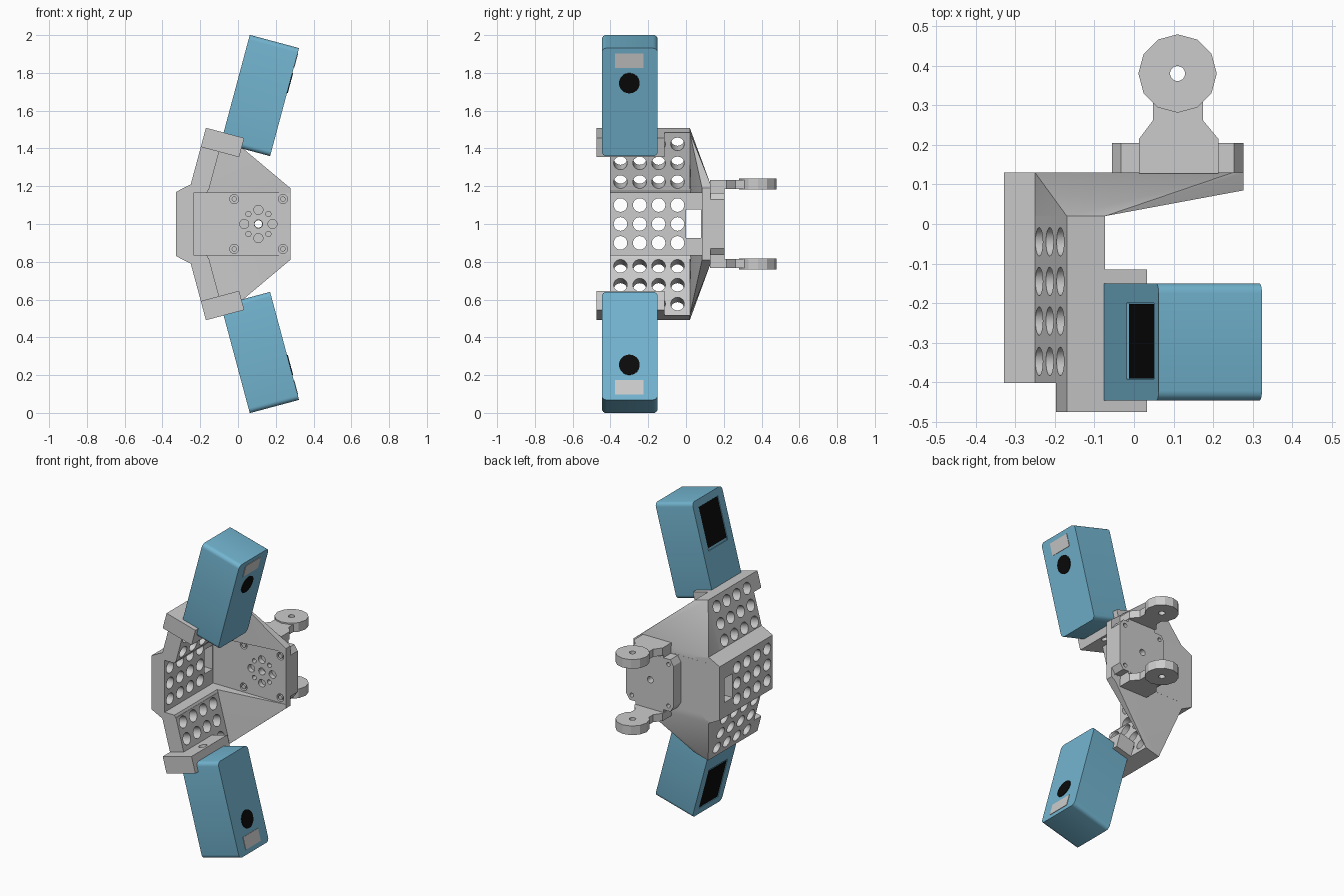
import bpy, bmesh, math
from mathutils import Matrix, Vector

if "Cube" in bpy.data.objects:
    bpy.data.objects.remove(bpy.data.objects["Cube"])

# Tilted frame of the upper wing: x = through the panel, y = depth, z = along the panel
TILT = Matrix.Translation((-.25, 0, 1.21)) @ Matrix.Rotation(math.radians(15), 4, 'Y')
FLIP = Matrix.Translation((0, 0, 2)) @ Matrix.Scale(-1, 4, (0, 0, 1))
ID = Matrix()


def material(name, rgb):
    m = bpy.data.materials.new(name)
    m.diffuse_color = (*rgb, 1)
    m.use_nodes = True
    m.node_tree.nodes["Principled BSDF"].inputs["Base Color"].default_value = m.diffuse_color
    return m


BLUE = material("blue_casing", (.17, .46, .63))
BLACK = material("black_glass", (.003, .003, .003))


def box(bm, lo, hi, m=ID):
    lo, hi = Vector(lo), Vector(hi)
    s = Matrix.Diagonal((*(hi - lo), 1))
    return bmesh.ops.create_cube(bm, size=1, matrix=m @ Matrix.Translation((lo + hi) / 2) @ s)['verts']


def rod(bm, c, r, length, axis, m=ID, n=20, r2=None):
    rot = {'X': Matrix.Rotation(math.pi / 2, 4, 'Y'),
           'Y': Matrix.Rotation(-math.pi / 2, 4, 'X'), 'Z': ID}[axis]
    bmesh.ops.create_cone(bm, cap_ends=True, segments=n, radius1=r, radius2=r if r2 is None else r2,
                          depth=length, matrix=m @ Matrix.Translation(c) @ rot)


def prism(bm, pts, axis, a, b):
    """Extrude an outline: axis Y takes (x, z) points, axis Z takes (x, y) points."""
    put = (lambda p, h: (p[0], h, p[1])) if axis == 'Y' else (lambda p, h: (p[0], p[1], h))
    f = bm.faces.new([bm.verts.new(put(p, a)) for p in pts])
    ext = bmesh.ops.extrude_face_region(bm, geom=[f])['geom']
    d = Vector(put((0, 0), b - a))
    bmesh.ops.translate(bm, vec=d, verts=[v for v in ext if isinstance(v, bmesh.types.BMVert)])


def to_object(name, bm, mat=None):
    bmesh.ops.recalc_face_normals(bm, faces=bm.faces)
    me = bpy.data.meshes.new(name)
    bm.to_mesh(me)
    if mat:
        me.materials.append(mat)
    ob = bpy.data.objects.new(name, me)
    bpy.context.collection.objects.link(ob)
    return ob


def carve(ob, cut, op='DIFFERENCE'):
    tool = to_object("cutter", cut)
    tool.hide_render = True
    mod = ob.modifiers.new("cut", 'BOOLEAN')
    mod.operation, mod.object, mod.solver = op, tool, 'EXACT'
    bpy.context.view_layer.update()
    dg = bpy.context.evaluated_depsgraph_get()
    me = bpy.data.meshes.new_from_object(ob.evaluated_get(dg))
    ob.modifiers.clear()
    ob.data = me
    bpy.data.objects.remove(tool)


def pair(name, bm, mat=None, cut=None):
    """Make an upper part and its mirror image below z = 1."""
    up = to_object("upper_" + name, bm, mat)
    if cut:
        carve(up, cut)
    low = up.copy()
    low.name = "lower_" + name
    low.data = up.data.copy()
    low.data.transform(FLIP)
    low.data.flip_normals()
    bpy.context.collection.objects.link(low)


def mirrored(pts):
    return pts + [(x, 2 - z) for x, z in reversed(pts)]


HOLE_Y = (-.347, -.245, -.145, -.045)

# Middle perforated plate with rectangular slot
bm, cut = bmesh.new(), bmesh.new()
prism(bm, mirrored([(-.235, 1.165), (-.165, 1.165), (-.155, 1.185), (-.25, 1.21), (-.328, 1.17)]), 'Y', -.402, .13)
for y in HOLE_Y:
    for z in (.9, 1, 1.1):
        rod(cut, (-.28, y, z), .036, .2, 'X')
box(cut, (-.4, .0, .925), (-.2, .08, 1.078))
carve(to_object("middle_plate", bm), cut)

# Tilted perforated panels
bm, cut = bmesh.new(), bmesh.new()
box(bm, (0, -.402, -.005), (.1, .02, .31), TILT)
for y in HOLE_Y:
    for t in (.04, .143, .247):
        rod(cut, (.05, y, t), .036, .2, 'X', TILT)
pair("perforated_panel", bm, cut=cut)

# Sloped gussets joining panels to the end wall
bm = bmesh.new()
for p in [(-.25, .13, 1.21), (.25, .13, 1.21), (.277, .13, 1.19), (.277, .085, 1.19), (.277, .13, 1.165),
          (.277, .085, 1.165), (-.165, .025, 1.165), (-.25, .13, 1.165), (-.25, .02, 1.21)]:
    bm.verts.new(p)
for s in (0, .1):
    bm.verts.new(TILT @ Vector((s, .02, .31)))
hull = bmesh.ops.convex_hull(bm, input=bm.verts)
bmesh.ops.delete(bm, geom=[v for v in bm.verts if not v.link_faces], context='VERTS')
bmesh.ops.dissolve_limit(bm, angle_limit=.03, verts=bm.verts, edges=bm.edges)
pair("gusset", bm)

# End wall with motor horn bolt pattern
SCREWS = [(x, z) for x in (-.02, .238) for z in (.868, 1.132)]
bm, cut = bmesh.new(), bmesh.new()
prism(bm, mirrored([(-.24, 1.17), (.277, 1.17)]), 'Y', .085, .1305)
rod(cut, (.108, .1, 1), .022, .2, 'Y')
for i in range(8):
    a = i * math.pi / 4
    rod(cut, (.108 + .075 * math.cos(a), .09, 1 + .075 * math.sin(a)), .024 if i % 2 == 0 else .014, .05, 'Y')
for x, z in SCREWS:
    rod(cut, (x, .09, z), .024, .04, 'Y')
carve(to_object("end_wall", bm), cut)

# Screw heads in the end wall
bm = bmesh.new()
for x, z in SCREWS:
    rod(bm, (x, .1, z), .014, .03, 'Y', n=12)
to_object("wall_screws", bm)

# Hinge base plate with square pocket
bm, cut = bmesh.new(), bmesh.new()
prism(bm, mirrored([(-.055, 1.13), (-.033, 1.165), (.252, 1.165), (.277, 1.13)]), 'Y', .128, .205)
box(cut, (.04, .165, .93), (.18, .25, 1.07))
for x, z in SCREWS:
    rod(cut, (x, .2, z), .013, .06, 'Y', n=12)
rod(cut, (.108, .15, 1), .02, .2, 'Y')
carve(to_object("hinge_base", bm), cut)

# Hinge arms: necked plate, round eye and bored centre
bm, eye, cut = bmesh.new(), bmesh.new(), bmesh.new()
prism(bm, [(.013, .128), (.213, .128), (.213, .215), (.174, .262), (.174, .33),
           (.048, .33), (.048, .262), (.013, .215)], 'Z', 1.184, 1.232)
rod(eye, (.11, .38, 1.211), .099, .058, 'Z', n=12)
box(eye, (.015, .13, 1.155), (.211, .204, 1.2))
rod(cut, (.11, .38, 1.235), .036, .03, 'Z', n=20, r2=.062)
rod(cut, (.11, .38, 1.2), .019, .2, 'Z')
tmp = to_object("arm_source", bm)
carve(tmp, eye, 'UNION')
bm = bmesh.new()
bm.from_mesh(tmp.data)
bpy.data.objects.remove(tmp)
pair("hinge_arm", bm, cut=cut)

# Mounting trays at the panel tips
bm, cut = bmesh.new(), bmesh.new()
box(bm, (.0, -.475, .205), (.21, -.402, .31), TILT)
pair("tray_lip", bm)
bm = bmesh.new()
box(bm, (.099, -.403, .205), (.21, -.115, .31), TILT)
rod(cut, (.165, -.3, .23), .025, .06, 'Z', TILT)
pair("mounting_tray", bm, cut=cut)

# Camera bodies, rounded along the four through edges
bm = bmesh.new()
box(bm, (.097, -.446, .253), (.367, -.15, .845))
edges = [e for e in bm.edges if abs(e.verts[0].co.x - e.verts[1].co.x) > .1]
bmesh.ops.bevel(bm, geom=edges, offset=.025, segments=4, affect='EDGES', profile=.5)
bm.transform(TILT)
cut = bmesh.new()
box(cut, (.08, -.392, .53), (.104, -.2, .8), TILT)
pair("camera_body", bm, BLUE, cut)

# Recessed screen, lens and pale label
bm = bmesh.new()
box(bm, (.1, -.39, .545), (.11, -.202, .798), TILT)
pair("camera_screen", bm, BLACK)
bm = bmesh.new()
rod(bm, (.362, -.3, .653), .055, .018, 'X', TILT, n=32)
pair("camera_lens", bm, BLACK)
bm = bmesh.new()
box(bm, (.36, -.375, .738), (.37, -.225, .815), TILT)
pair("camera_label", bm)

# Smooth round walls, keep corners sharp
for ob in bpy.context.scene.objects:
    ob.select_set(True)
    bpy.context.view_layer.objects.active = ob
bpy.ops.object.shade_smooth_by_angle(angle=math.radians(26))
